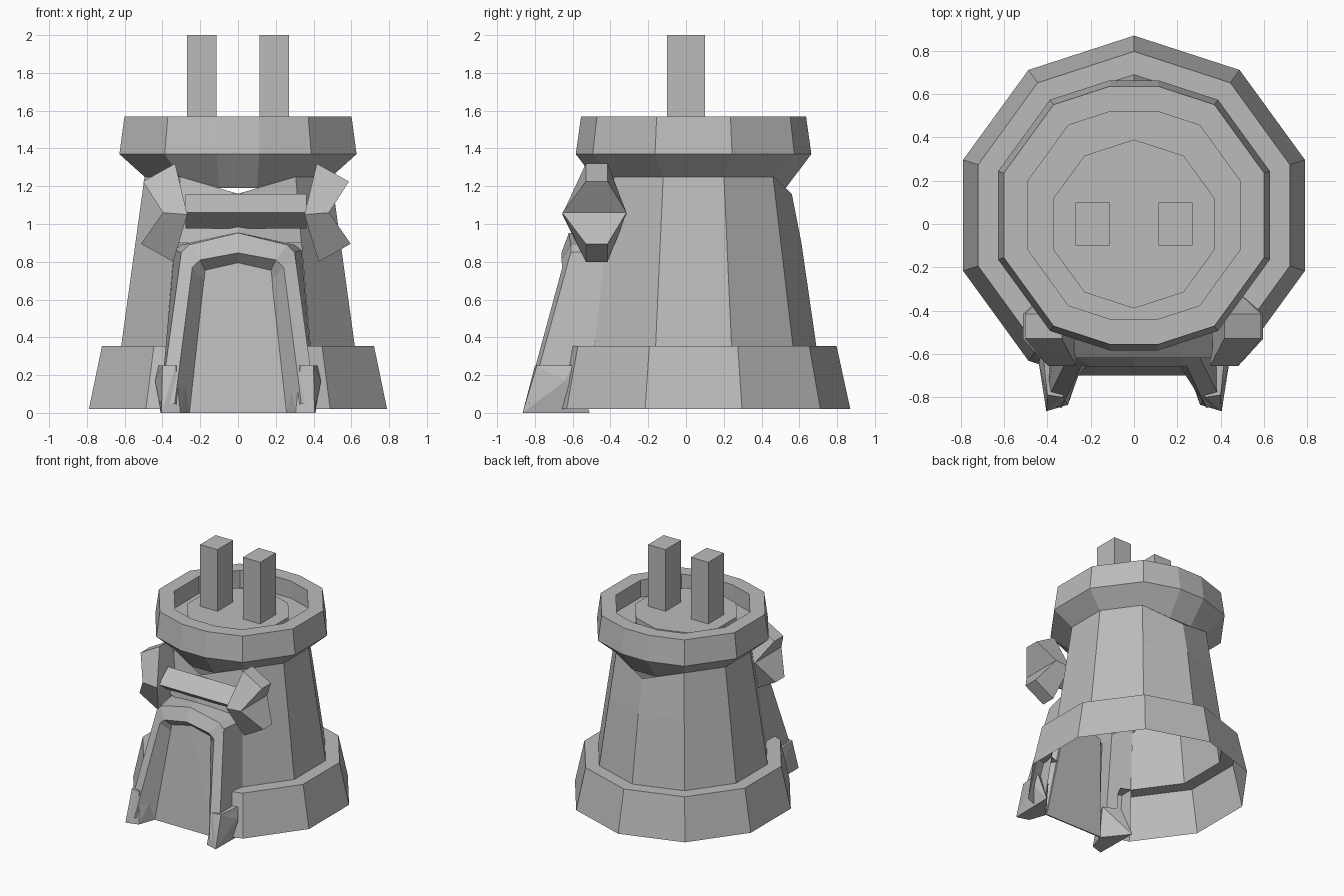
import bpy, bmesh
from math import sin, cos, tan, radians

cube = bpy.data.objects.get("Cube")
if cube:
    bpy.data.objects.remove(cube)

stone = bpy.data.materials.new("grey stone")
stone.use_nodes = True
GREY = (0.5, 0.5, 0.5, 1)
stone.diffuse_color = GREY
stone.node_tree.nodes["Principled BSDF"].inputs["Base Color"].default_value = GREY
CY = 0.04      # tower axis in y
SIDES = 10


def finish(name, bm):
    bmesh.ops.recalc_face_normals(bm, faces=bm.faces)
    mesh = bpy.data.meshes.new(name)
    bm.to_mesh(mesh)
    bm.free()
    mesh.materials.append(stone)
    obj = bpy.data.objects.new(name, mesh)
    bpy.context.collection.objects.link(obj)
    return obj


def loft(name, rings, closed=True, caps=(False, False), skip=lambda r, i: False):
    """Skin a list of equal-length point rings."""
    bm = bmesh.new()
    vs = [[bm.verts.new(p) for p in ring] for ring in rings]
    n = len(rings[0])
    for r in range(len(vs) - 1):
        for i in range(n if closed else n - 1):
            if not skip(r, i):
                j = (i + 1) % n
                bm.faces.new((vs[r][i], vs[r][j], vs[r + 1][j], vs[r + 1][i]))
    for want, ring in zip(caps, (vs[0], vs[-1])):
        if want:
            bm.faces.new(ring)
    return finish(name, bm)


def hull(name, points):
    bm = bmesh.new()
    for p in points:
        bm.verts.new(p)
    bmesh.ops.convex_hull(bm, input=bm.verts)
    bmesh.ops.dissolve_limit(bm, angle_limit=0.02, verts=bm.verts, edges=bm.edges)
    return finish(name, bm)


def box(name, lo, hi):
    return hull(name, [(x, y, z) for x in (lo[0], hi[0])
                       for y in (lo[1], hi[1]) for z in (lo[2], hi[2])])


def decagon(radius, z, cy=CY, z_tip=None):
    """Corner at the back first (index 0); index 5 is the front corner."""
    ring = []
    for i in range(SIDES):
        a = radians(90 + 36 * i)
        tip = z_tip is not None and i % 5 == 0
        ring.append((radius * cos(a), cy + radius * sin(a), z_tip if tip else z))
    return ring


def crown_ring(radius, z, cut=0.112, z_cut=None):
    """Decagon whose front and back corners are cut flat."""
    ring = []
    for i, p in enumerate(decagon(radius, z)):
        if i % 5:
            ring.append(p)
            continue
        s = 1 if i == 0 else -1
        y = CY + s * (radius - cut * tan(radians(18)))
        ring += [(x * s, y, z if z_cut is None else z_cut) for x in (cut, -cut)]
    return ring


# Tapered body with an opening behind the porch
top = decagon(0.52, 1.25, z_tip=1.16)
loft("tower_body", [decagon(0.65, 0.355), decagon(0.571, 0.9), top],
     skip=lambda r, i: r == 0 and i in (4, 5))

# Base skirt, open at the front: sloped wall and ledge
def open_ring(radius, z):
    d = decagon(radius, z)
    ring = d[6:] + d[:5]
    def stub(a, b):
        return tuple(p + (q - p) * 0.22 for p, q in zip(a, b))
    return [stub(d[6], d[5])] + ring + [stub(d[4], d[5])]

loft("base_skirt", [open_ring(0.83, 0.02), open_ring(0.757, 0.355),
                    open_ring(0.65, 0.355)], closed=False)

# Crown with rim, recess and raised platform
loft("crown", [crown_ring(0.52, 1.25, 0.1, 1.19), crown_ring(0.66, 1.37),
               crown_ring(0.632, 1.57), crown_ring(0.515, 1.57),
               crown_ring(0.515, 1.43)], caps=(False, True))
loft("platform", [decagon(0.39, 1.43, 0), decagon(0.39, 1.5, 0)], caps=(False, True))

# Twin chimneys
for side, x in (("right", -0.192), ("left", 0.192)):
    box(side + "_chimney", (x - 0.078, -0.1, 1.5), (x + 0.078, 0.1, 2))


# Porch arch: half paths from foot to apex, mirrored
def arch(half):
    return half + [(-x, y, z) for x, y, z in reversed(half[:-1])]

back = arch([(0.41, -0.53, 0), (0.337, -0.424, 0.86), (0.30, -0.42, 0.89), (0, -0.53, 0.955)])
outer = arch([(0.41, -0.83, 0.05), (0.30, -0.61, 0.85), (0.26, -0.61, 0.89), (0, -0.62, 0.953)])
inner = arch([(0.335, -0.85, 0.05), (0.242, -0.655, 0.77), (0.2, -0.66, 0.81), (0, -0.66, 0.847)])
recess = arch([(0.257, -0.70, 0), (0.175, -0.60, 0.70), (0.175, -0.60, 0.755), (0, -0.60, 0.795)])
loft("porch_arch", [back, outer, inner, recess], closed=False)
hull("door_panel", recess + [(x, y + 0.01, z) for x, y, z in recess])

# Porch feet
for side, s in (("left", 1), ("right", -1)):
    hull(side + "_foot", [(s * x, y, z) for x, y, z in (
        (0.405, -0.865, 0), (0.305, -0.835, 0), (0.257, -0.70, 0), (0.41, -0.51, 0),
        (0.26, -0.67, 0.25), (0.33, -0.80, 0.25), (0.40, -0.79, 0.25),
        (0.42, -0.60, 0.25), (0.44, -0.64, 0.17))])

# Beam above the door, slightly off centre, with bent brackets at its ends
MID = 0.042
def beam_end(x):
    return [(x, -0.62, 1.06), (x, -0.5, 1.16), (x, -0.36, 1.06), (x, -0.5, 0.975)]

loft("door_beam", [beam_end(MID - 0.32), beam_end(MID + 0.32)], caps=(True, True))


def bracket_section(s, inner_xz, outer_xz, y0, y1):
    (xi, zi), (xo, zo) = inner_xz, outer_xz
    return [(MID + s * xi, y0, zi), (MID + s * xo, y0, zo),
            (MID + s * xo, y1, zo), (MID + s * xi, y1, zi)]

for side, s in (("left", 1), ("right", -1)):
    loft(side + "_bracket", [
        bracket_section(s, (0.385, 0.80), (0.555, 0.895), -0.53, -0.415),
        bracket_section(s, (0.31, 1.05), (0.44, 1.06), -0.655, -0.315),
        bracket_section(s, (0.375, 1.32), (0.545, 1.225), -0.53, -0.415)], caps=(True, True))
